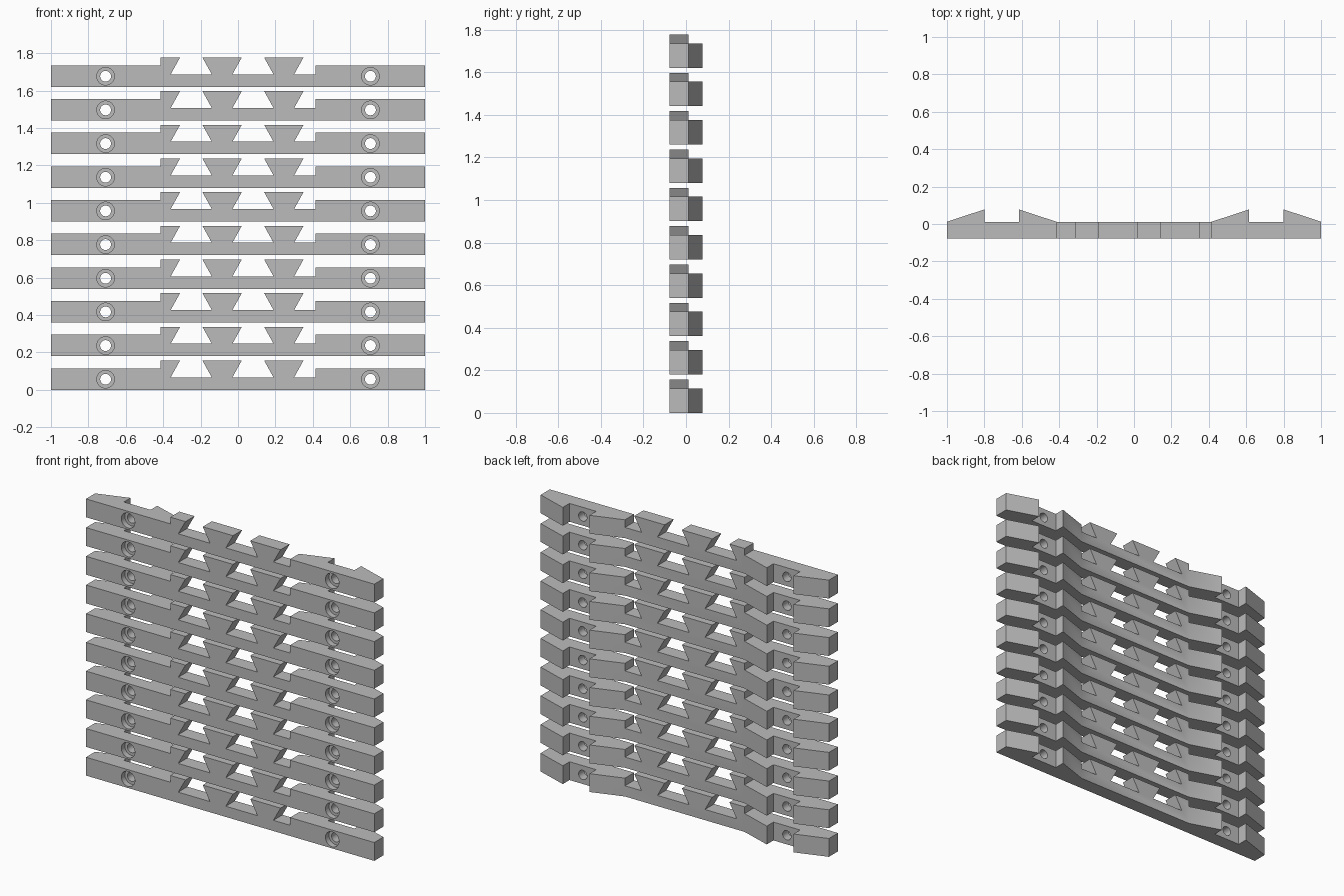
import bpy, math
from mathutils import Matrix, Vector

if "Cube" in bpy.data.objects:
    bpy.data.objects.remove(bpy.data.objects["Cube"])

COUNT, PITCH = 10, 0.18
HALF_Y, BACK = 0.078, 0.012
BAR_TOP, NOTCH, PEG_TOP = 0.115, 0.067, 0.157

grey = bpy.data.materials.new("grey")
grey.use_nodes = True
grey.diffuse_color = (0.5, 0.5, 0.5, 1)
grey.node_tree.nodes["Principled BSDF"].inputs["Base Color"].default_value = (0.5, 0.5, 0.5, 1)


def prism(name, outline, axis, low, high):
    """Extrude a closed outline along y (x-z outline) or z (x-y outline)."""
    def point(p, d):
        return (p[0], d, p[1]) if axis == "y" else (p[0], p[1], d)
    n = len(outline)
    verts = [point(p, d) for d in (low, high) for p in outline]
    faces = [list(range(n))[::-1], list(range(n, 2 * n))]
    faces += [[i, (i + 1) % n, n + (i + 1) % n, n + i] for i in range(n)]
    if axis == "y":
        faces = [f[::-1] for f in faces]
    mesh = bpy.data.meshes.new(name)
    mesh.from_pydata(verts, [], faces)
    mesh.materials.append(grey)
    obj = bpy.data.objects.new(name, mesh)
    bpy.context.collection.objects.link(obj)
    return obj


def disc(x, z, radius, sides=32):
    steps = [2 * math.pi * i / sides for i in range(sides)]
    return [(x + radius * math.cos(a), z + radius * math.sin(a)) for a in steps]


# Plan outline: flat front, two ramped lugs on each side of the back
half = [(0.415, BACK), (0.615, HALF_Y), (0.615, BACK),
        (0.80, BACK), (0.80, HALF_Y), (1, BACK), (1, -HALF_Y)]
plan = [(-x, y) for x, y in reversed(half)] + half
bar = prism("bar", plan[::-1], "z", -0.1, 0.3)

# Front outline: plain ends, recessed middle, dovetail pegs
front = [(-1.1, 0), (1.1, 0), (1.1, BAR_TOP), (0.415, BAR_TOP), (0.415, NOTCH)]
for centre in (0.245, -0.085):
    front += [(centre + 0.055, NOTCH), (centre + 0.105, PEG_TOP),
              (centre - 0.105, PEG_TOP), (centre - 0.055, NOTCH)]
front += [(-0.36, NOTCH), (-0.31, PEG_TOP), (-0.415, PEG_TOP),
          (-0.415, BAR_TOP), (-1.1, BAR_TOP)]
helpers = [(prism("front_cutter", front, "y", -0.2, 0.2), "INTERSECT")]

# Counterbored screw holes
for x in (-0.708, 0.708):
    helpers.append((prism("hole_cutter", disc(x, 0.057, 0.029), "y", -0.2, 0.2), "DIFFERENCE"))
    helpers.append((prism("recess_cutter", disc(x, 0.057, 0.047), "y", -0.2, -HALF_Y + 0.035), "DIFFERENCE"))

for cutter, operation in helpers:
    cutter.hide_render = True
    mod = bar.modifiers.new(operation.lower(), "BOOLEAN")
    mod.operation, mod.solver, mod.object = operation, "EXACT", cutter

# Bake the finished bar and stack it
graph = bpy.context.evaluated_depsgraph_get()
finished = bpy.data.meshes.new_from_object(bar.evaluated_get(graph))
finished.shade_smooth()
finished.set_sharp_from_angle(angle=math.radians(30))
for obj in [bar] + [h[0] for h in helpers]:
    bpy.data.objects.remove(obj)
for i in range(COUNT):
    rung = bpy.data.objects.new(f"bar_{i + 1}", finished)
    rung.location.z = i * PITCH
    bpy.context.collection.objects.link(rung)
